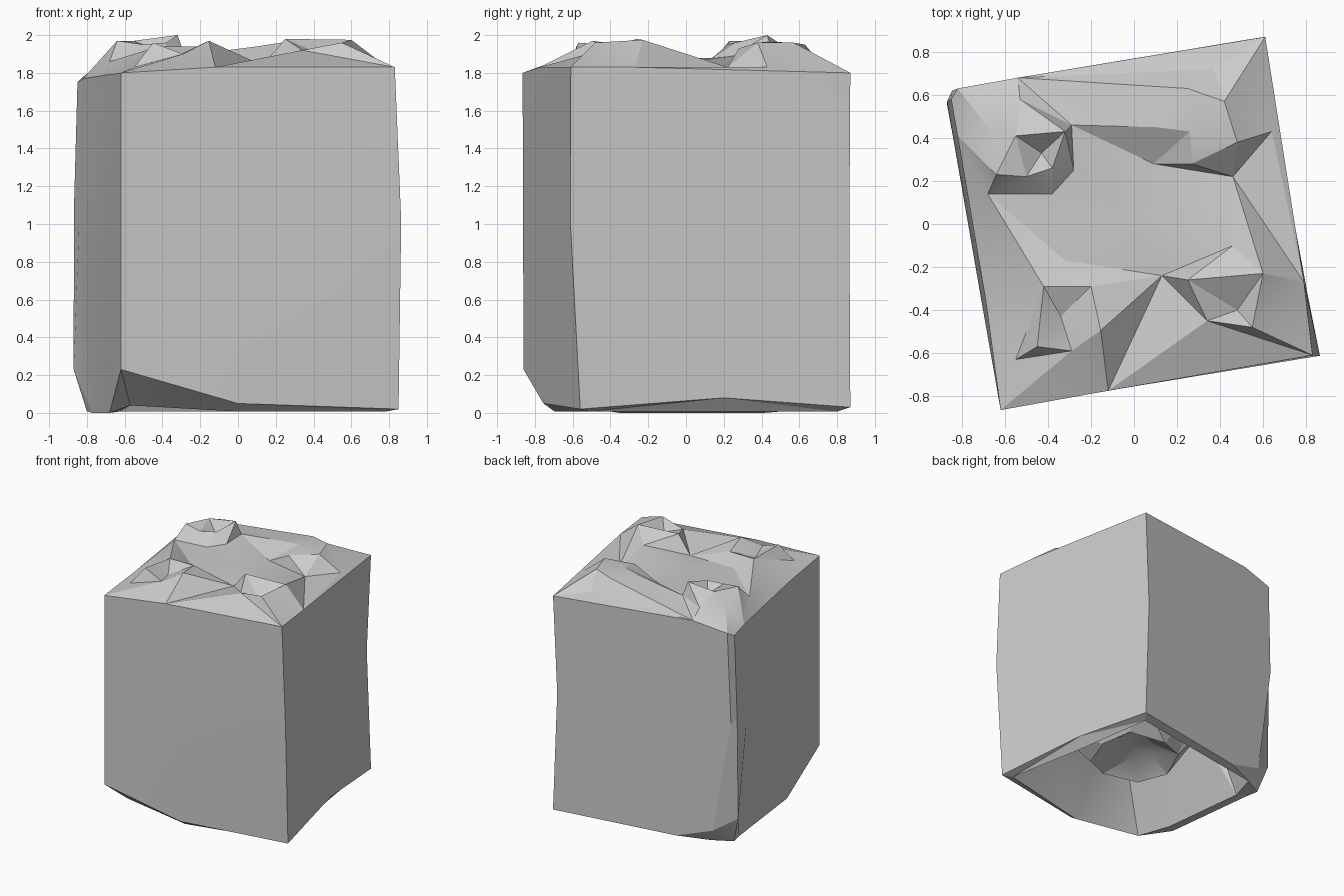
import bpy, math, random
from mathutils import Vector
from mathutils.geometry import delaunay_2d_cdt

random.seed(4)
if "Cube" in bpy.data.objects:
    bpy.data.objects.remove(bpy.data.objects["Cube"], do_unlink=True)

# Single plain grey material
grey = bpy.data.materials.new("plain grey")
grey.use_nodes = True
color = (0.6, 0.6, 0.6, 1.0)
grey.diffuse_color = color
grey.node_tree.nodes["Principled BSDF"].inputs["Base Color"].default_value = color


def make_object(name, verts, faces):
    mesh = bpy.data.meshes.new(name)
    mesh.from_pydata([tuple(v) for v in verts], [], faces)
    mesh.materials.append(grey)
    obj = bpy.data.objects.new(name, mesh)
    bpy.context.collection.objects.link(obj)
    bpy.ops.object.select_all(action='DESELECT')
    obj.select_set(True)
    bpy.context.view_layer.objects.active = obj
    bpy.ops.object.shade_smooth_by_angle(angle=math.radians(20))


def make_cap(name, loops, creases, loose, flip=False):
    """Triangulated relief; closed loops and open creases are kept as edges."""
    points, edges = [], []
    for chain, closed in [(l, True) for l in loops] + [(c, False) for c in creases]:
        start, count = len(points), len(chain)
        edges += [(start + i, start + (i + 1) % count)
                  for i in range(count if closed else count - 1)]
        points += [Vector(p) for p in chain]
    points += [Vector(p) for p in loose]
    flat, _, tris, origins, _, _ = delaunay_2d_cdt(
        [p.to_2d() for p in points], edges, [], 1, 1e-5)
    verts = []
    for co, source in zip(flat, origins):
        if source:
            verts.append(points[source[0]])
        else:
            nearest = min(points, key=lambda p: (p.to_2d() - co).length)
            verts.append(Vector((co.x, co.y, nearest.z)))
    faces = [tuple(reversed(t)) if flip else tuple(t) for t in tris]
    make_object(name, verts, faces)


# Matching rings around the turned block, counter-clockwise from the front left
top_ring = [
    (-.62, -.865, 1.8), (-.12, -.775, 1.83), (.83, -.61, 1.83), (.79, -.27, 1.83),
    (.61, .87, 1.8), (-.54, .68, 1.83), (-.82, .63, 1.78), (-.85, .58, 1.75),
    (-.82, .41, 1.77), (-.69, -.35, 1.79)]
base_ring = [
    (-.62, -.86, .23), (0, -.755, .05), (.85, -.56, .02), (.71, .2, .08),
    (.61, .87, .03), (-.4, .7, .02), (-.7, .65, .12), (-.87, .56, .23),
    (-.77, .41, 0), (-.68, -.35, 0)]

# Walls: swollen at the front right and left, pinched at the back right
swell = {2: (.025, -.025), 4: (-.035, -.005), 6: (-.08, -.02),
         7: (-.01, 0), 8: (-.045, 0), 9: (-.025, 0)}
middle_ring = []
for i, (high, low) in enumerate(zip(top_ring, base_ring)):
    dx, dy = swell.get(i, (0, 0))
    middle_ring.append(Vector(high).lerp(Vector(low), .45) + Vector((dx, dy, 0)))
n = len(top_ring)
walls = []
for level in (0, n):
    for i in range(n):
        j = (i + 1) % n
        walls.append((level + i, level + j, level + n + j, level + n + i))
make_object("block_walls", base_ring + middle_ring + top_ring, walls)

# Four worn studs: raised rims, then the foot and hollow points around them
front_left_rim = [(-.45, -.57, 1.96), (-.29, -.59, 1.9), (-.155, -.495, 1.97),
                  (-.2, -.29, 1.94), (-.42, -.29, 1.94)]
front_left_foot = [(-.55, -.63, 1.83), (-.32, -.17, 1.88), (-.34, -.43, 1.88)]
front_right_rim = [(.34, -.45, 1.92), (.55, -.48, 1.96), (.6, -.23, 1.975),
                   (.25, -.26, 1.98)]
front_right_foot = [(.46, -.1, 1.89), (.48, -.4, 1.88)]
back_right_rim = [(.27, .28, 1.93), (.48, .38, 1.96), (.42, .57, 1.96),
                  (.25, .63, 1.95), (.26, .43, 1.965)]
back_right_foot = [(.1, .45, 1.94), (.37, .72, 1.84), (.64, .43, 1.83),
                   (.46, .22, 1.83), (.09, .28, 1.84)]
back_left_rim = [(-.64, .23, 1.97), (-.5, .22, 1.95), (-.38, .26, 1.96),
                 (-.32, .43, 2), (-.55, .41, 1.97)]
back_left_foot = [(-.65, .41, 1.9), (-.68, .14, 1.86), (-.38, .14, 1.88),
                  (-.28, .25, 1.89), (-.29, .46, 1.89), (-.53, .58, 1.9),
                  (-.43, .33, 1.89)]
deck = [(0, .02, 1.86)]

# Valleys and ridges that join the studs to the block's edge
valley = (.13, -.24, 1.84)
front_mid, front_right, right_mid, back_mid = (top_ring[i] for i in (1, 2, 3, 5))
creases = [
    [front_mid, valley, front_left_rim[2], front_mid],
    [front_left_foot[0], front_left_rim[4], front_left_foot[1], valley],
    [front_right_rim[0], valley, front_right_rim[3]],
    [front_right_rim[0], front_right, front_right_rim[1]],
    [right_mid, front_right_rim[2], front_right_foot[0], valley],
    [back_mid, back_right_foot[0], back_right_foot[4]],
    [back_right_foot[0], back_right_rim[3], back_right_foot[1]],
    back_right_foot[2:],
    [back_left_foot[4], back_right_foot[4]],
]
make_cap("studded_top",
         [top_ring, front_left_rim, front_right_rim, back_right_rim, back_left_rim],
         creases,
         front_left_foot + front_right_foot + back_right_foot
         + back_left_foot + deck)


# Underside: narrow lip, steep hollow and a ragged central post
def ring_inside(scale, height):
    return [(x * scale, y * scale, height * random.uniform(.85, 1.1))
            for x, y, z in base_ring]


def ragged_loop(radius, height, count, wobble):
    loop = []
    for i in range(count):
        a = math.tau * i / count
        r = radius * random.uniform(1 - wobble, 1 + wobble)
        z = height * random.uniform(1 - wobble, 1 + wobble)
        loop.append((r * math.cos(a), r * math.sin(a), z))
    return loop


lip = ring_inside(.92, .008)
lip[0] = (-.57, -.63, .04)
hollow = ring_inside(.6, .5)
post = ragged_loop(.33, .24, 8, .15)
post_bore = ragged_loop(.16, .34, 6, .15)
make_cap("hollow_underside", [base_ring, lip, hollow, post, post_bore], [],
         [(0, 0, .36)], flip=True)
